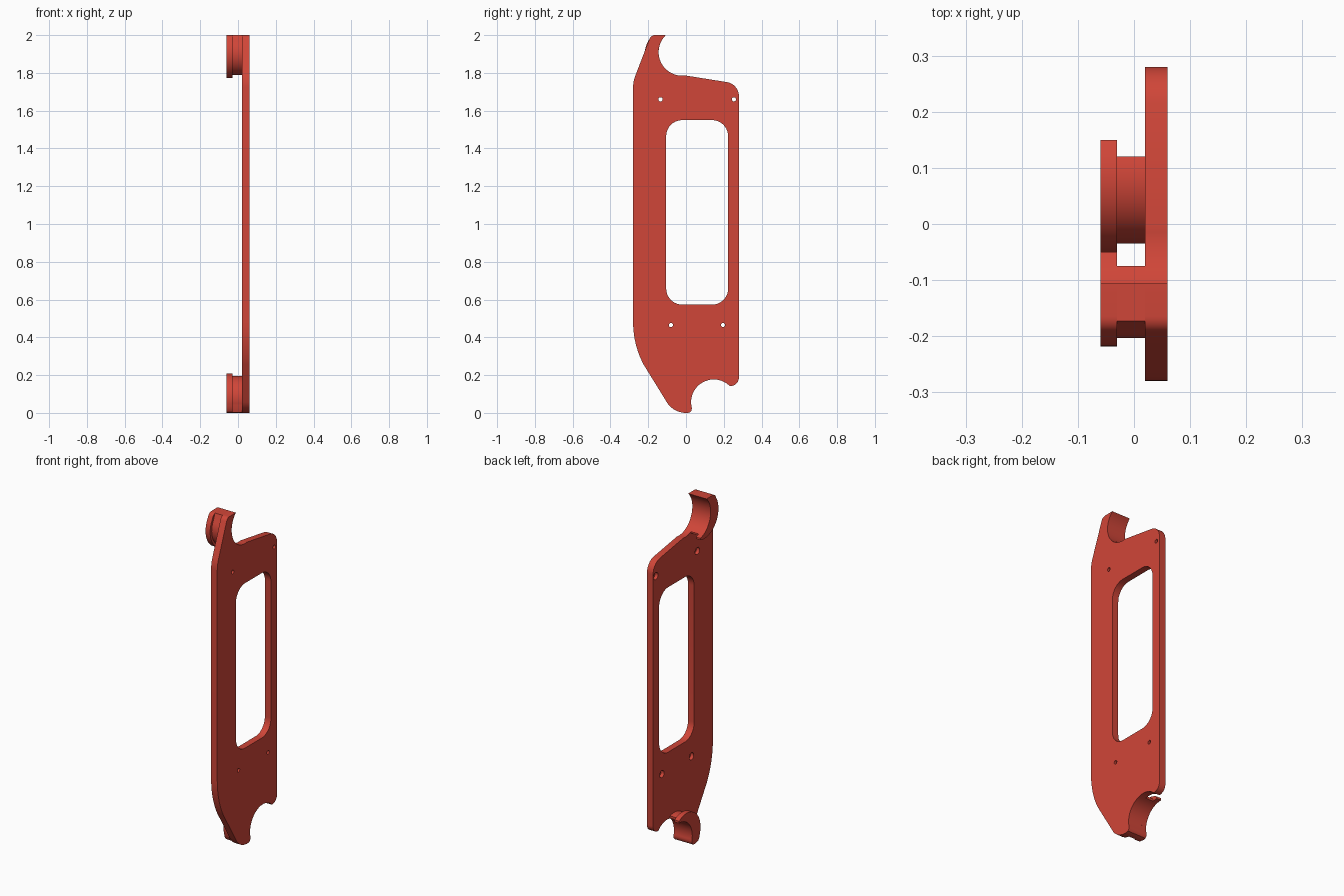
import bpy, bmesh, math

if "Cube" in bpy.data.objects:
    bpy.data.objects.remove(bpy.data.objects["Cube"])

red = bpy.data.materials.new("red_paint")
red.diffuse_color = (0.63, 0.061, 0.04, 1)
red.use_nodes = True
red.node_tree.nodes["Principled BSDF"].inputs["Base Color"].default_value = red.diffuse_color


def arc(cy, cz, r, a0, a1, n=12):
    """Points (y, z) on a circular arc, angles in degrees."""
    out = []
    for i in range(n + 1):
        a = math.radians(a0 + (a1 - a0) * i / n)
        out.append((cy + r * math.cos(a), cz + r * math.sin(a)))
    return out


def prism(name, outline, x0, x1):
    """Extrude a (y, z) outline along x."""
    bm = bmesh.new()
    face = bm.faces.new([bm.verts.new((x0, y, z)) for y, z in outline])
    ext = bmesh.ops.extrude_face_region(bm, geom=[face])
    for v in ext["geom"]:
        if isinstance(v, bmesh.types.BMVert):
            v.co.x = x1
    bmesh.ops.recalc_face_normals(bm, faces=bm.faces)
    mesh = bpy.data.meshes.new(name)
    bm.to_mesh(mesh)
    bm.free()
    mesh.materials.append(red)
    obj = bpy.data.objects.new(name, mesh)
    bpy.context.collection.objects.link(obj)
    return obj


def activate(obj):
    bpy.ops.object.select_all(action='DESELECT')
    obj.select_set(True)
    bpy.context.view_layer.objects.active = obj


def cut(target, cutter):
    mod = target.modifiers.new("cut", 'BOOLEAN')
    mod.operation = 'DIFFERENCE'
    mod.solver = 'EXACT'
    mod.object = cutter
    cutter.hide_render = True
    activate(target)
    bpy.ops.object.modifier_apply(modifier=mod.name)
    bpy.data.objects.remove(cutter, do_unlink=True)


# Inner saddles of the two hooks
top_saddle = arc(-0.02, 1.91, 0.125, 278, 133.5, 28)
low_saddle = arc(0.147, 0.057, 0.12, 195, 45, 28)
low_tip = [(0.01, 0), (0.022, 0.003), (0.029, 0.012)]

# Main plate
plate = prism("plate",
    arc(-0.165, 1.97, 0.03, 90, 158, 6)
    + arc(-0.12, 1.725, 0.16, 158, 180, 6)
    + arc(0.20, 0.48, 0.48, 180, 207.7, 10)
    + arc(0, 0.12, 0.12, 207.7, 270, 12)
    + low_tip + low_saddle
    + arc(0.235, 0.187, 0.045, 280, 360, 8)
    + arc(0.205, 1.677, 0.075, 0, 82, 10)
    + top_saddle, 0.02, 0.06)

# Rounded window
r, y0, y1, z0, z1 = 0.085, -0.105, 0.223, 0.573, 1.55
window = (arc(y1 - r, z1 - r, r, 0, 90, 10) + arc(y0 + r, z1 - r, r, 90, 180, 10)
          + arc(y0 + r, z0 + r, r, 180, 270, 10) + arc(y1 - r, z0 + r, r, 270, 360, 10))
cut(plate, prism("window_cutter", window, -0.05, 0.1))

# Screw holes with a wider counterbore on the inner side
for y, z in [(-0.135, 1.66), (0.254, 1.66), (-0.08, 0.465), (0.196, 0.465)]:
    cut(plate, prism("hole_cutter", arc(y, z, 0.011, 0, 345, 23), 0.0, 0.1))
    cut(plate, prism("bore_cutter", arc(y, z, 0.021, 0, 345, 23), 0.0, 0.04))


# Hook sections: a crescent between a saddle and an offset outer arc
def top_hook(name, radius, start, tip, end, x0, x1):
    inner = arc(-0.02, 1.91, 0.125, end, 133.5, 22)
    y_end = inner[0][0]
    a_end = 360 - math.degrees(math.acos((y_end + 0.088) / radius))
    return prism(name, tip + arc(-0.088, 1.9025, radius, start, a_end, 24) + inner, x0, x1)


def low_hook(name, radius, tip, end, x0, x1):
    inner = arc(0.147, 0.057, 0.12, 195, end, 22)
    a_end = math.degrees(math.acos((inner[-1][0] - 0.08) / radius))
    return prism(name, arc(0.08, 0.08, radius, a_end, 200, 24) + tip + low_tip + inner, x0, x1)


parts = [
    plate,
    top_hook("top_hook_core", 0.115, 150, [(-0.173, 2.0)], 244, -0.03, 0.02),
    top_hook("top_hook_flange", 0.13, 158,
             arc(-0.165, 1.97, 0.03, 90, 158, 6), 256, -0.06, -0.03),
    low_hook("lower_hook_core", 0.115, [(-0.026, 0.02), (-0.018, 0.002), (0, 0)],
             103, -0.03, 0.02),
    low_hook("lower_hook_flange", 0.13, [(-0.038, 0.02), (-0.027, 0.005), (0, 0)],
             88.5, -0.06, -0.03),
]

for part in parts:
    activate(part)
    bpy.ops.object.shade_smooth_by_angle()
